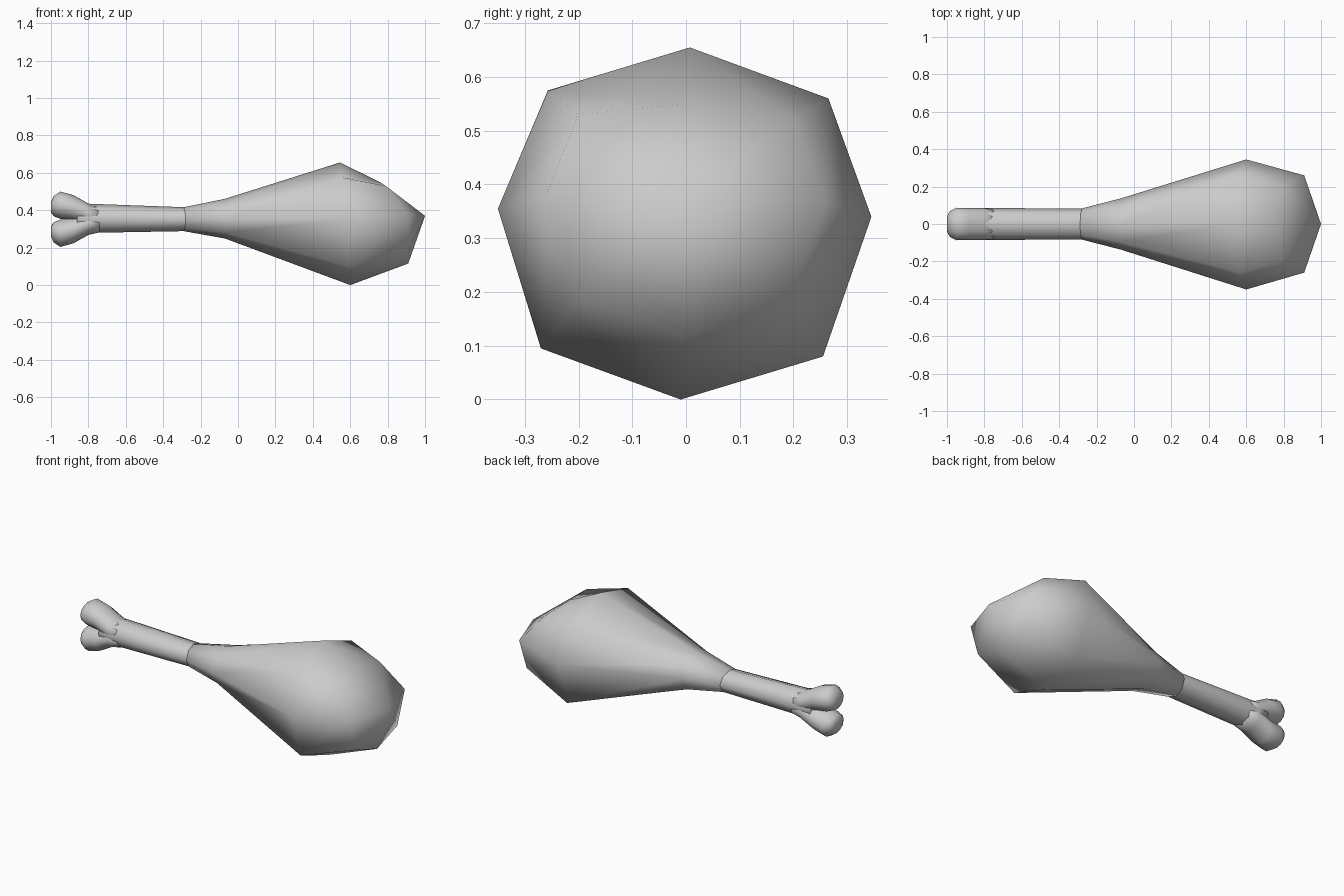
import bpy, bmesh, math

if "Cube" in bpy.data.objects:
    bpy.data.objects.remove(bpy.data.objects["Cube"])


def loft(name, rings, tip=None):
    """Skin a list of equal-length point rings; close the end with a fan or a face."""
    bm = bmesh.new()
    loops = [[bm.verts.new(p) for p in ring] for ring in rings]
    n = len(loops[0])
    for a, b in zip(loops, loops[1:]):
        for i in range(n):
            j = (i + 1) % n
            bm.faces.new((a[i], a[j], b[j], b[i]))
    bm.faces.new(loops[0])
    if tip:
        t = bm.verts.new(tip)
        for i in range(n):
            bm.faces.new((loops[-1][i], loops[-1][(i + 1) % n], t))
    else:
        bm.faces.new(loops[-1])
    bmesh.ops.recalc_face_normals(bm, faces=bm.faces[:])
    mesh = bpy.data.meshes.new(name)
    bm.to_mesh(mesh)
    bm.free()
    for p in mesh.polygons:
        p.use_smooth = True
    obj = bpy.data.objects.new(name, mesh)
    bpy.context.collection.objects.link(obj)
    return obj


def ellipse(x, cz, ry, rz, n=8):
    """Ring across x, starting at the top and turning towards +y."""
    return [(x, ry * math.sin(2 * math.pi * i / n), cz + rz * math.cos(2 * math.pi * i / n))
            for i in range(n)]


# Meat: narrow collar, widest octagon, tilted shoulder and blunt tip
widest = [(0.545, 0.007, 0.655), (0.56, 0.265, 0.56), (0.6, 0.345, 0.34), (0.6, 0.255, 0.08),
          (0.6, -0.01, 0.0), (0.6, -0.27, 0.095), (0.6, -0.35, 0.355), (0.56, -0.257, 0.575)]
shoulder = [(0.76, 0.0, 0.55), (0.79, 0.2, 0.52), (0.91, 0.26, 0.37), (0.91, 0.19, 0.18),
            (0.91, 0.0, 0.115), (0.91, -0.2, 0.185), (0.91, -0.26, 0.38), (0.79, -0.2, 0.53)]
loft("meat", [ellipse(-0.3, 0.352, 0.078, 0.062), ellipse(-0.07, 0.355, 0.137, 0.106),
              widest, shoulder], tip=(1.0, 0.0, 0.37))

# Bone shaft, running into the meat
loft("bone_shaft", [ellipse(-0.86, 0.355, 0.08, 0.08), ellipse(-0.8, 0.357, 0.085, 0.078),
                    ellipse(-0.25, 0.352, 0.083, 0.063), ellipse(0.0, 0.352, 0.07, 0.06)])

# Two knuckles at the bone end, mirrored about the shaft axis
knuckle = [(-0.74, 0.02, 0.075, 0.05), (-0.8, 0.024, 0.085, 0.06), (-0.88, 0.061, 0.085, 0.068),
           (-0.95, 0.075, 0.087, 0.073), (-0.985, 0.07, 0.068, 0.054), (-1.0, 0.064, 0.04, 0.028)]
for side, label in ((1, "upper"), (-1, "lower")):
    loft(label + "_knuckle", [ellipse(x, 0.352 + side * dz, ry, rz, 12) for x, dz, ry, rz in knuckle])
